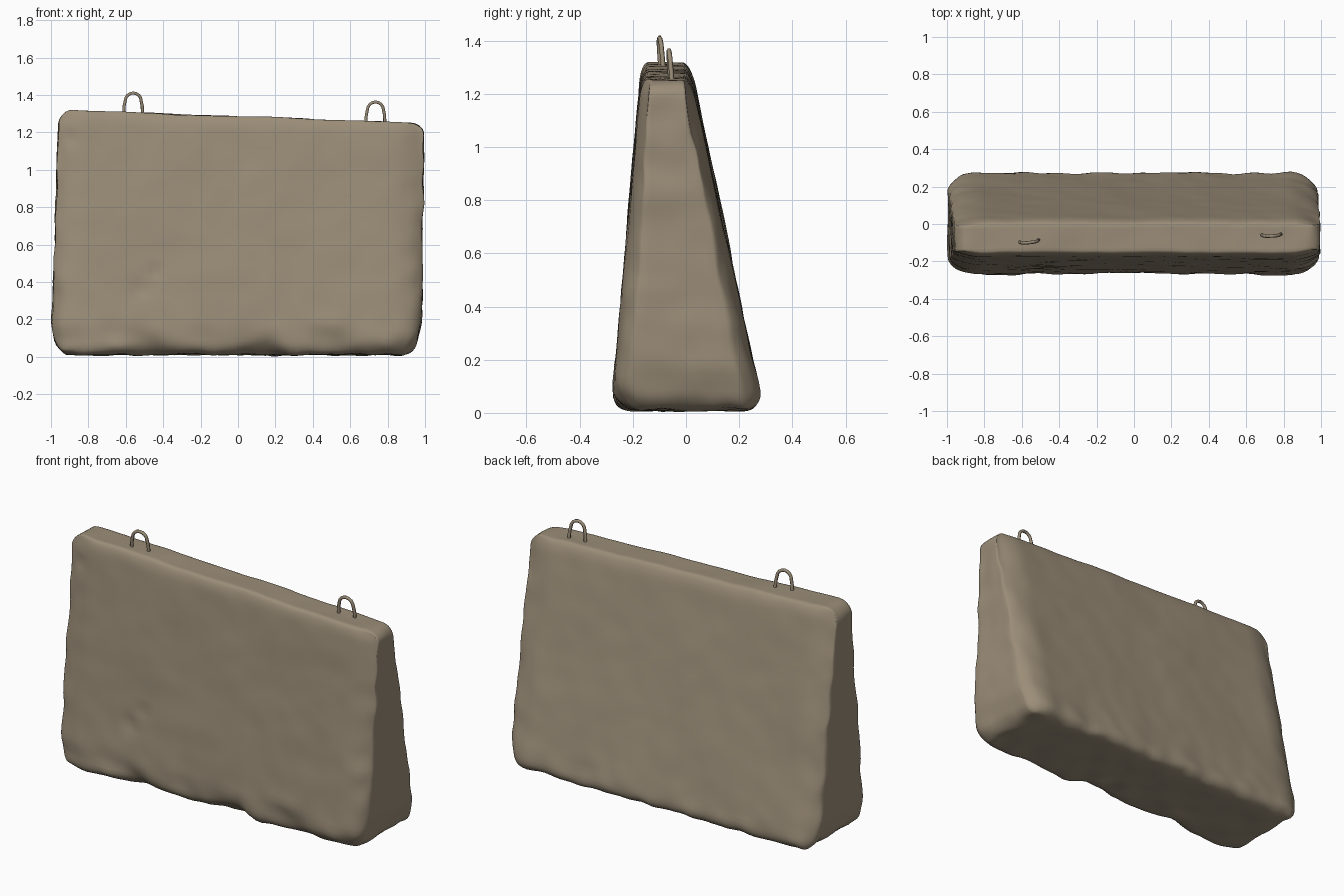
import bpy, bmesh, math
from mathutils import Vector, noise

if "Cube" in bpy.data.objects:
    bpy.data.objects.remove(bpy.data.objects["Cube"])


def material(name, colour):
    m = bpy.data.materials.new(name)
    m.use_nodes = True
    m.diffuse_color = colour
    m.node_tree.nodes["Principled BSDF"].inputs["Base Color"].default_value = colour
    return m


CONCRETE = material("weathered concrete", (0.33, 0.27, 0.19, 1))
HALF = Vector((1.0, 0.28, 0.64))
RADIUS = 0.075


def lerp(a, b, t):
    return a + (b - a) * t


def smooth(a, b, t):
    t = min(max((t - a) / (b - a), 0), 1)
    return t * t * (3 - 2 * t)


def round_box(p):
    """Pull a point on a box onto the same box with rounded edges."""
    inner = Vector([max(-(h - RADIUS), min(h - RADIUS, c)) for c, h in zip(p, HALF)])
    d = p - inner
    return inner + d.normalized() * RADIUS


def shape(p):
    """Taper the rounded box, slope its top and wear its surface."""
    p = round_box(p)
    w = (p.z + HALF.z) / (2 * HALF.z)
    u, v = p.x / HALF.x, (p.y / HALF.y + 1) / 2
    # sloping top, leaning ends, wedge section
    x = lerp(lerp(-1.0, -0.955, w), lerp(0.98, 0.995, w), (u + 1) / 2)
    z = 0.012 + w * (lerp(1.322, 1.25, (u + 1) / 2) - 0.012)
    y = lerp(lerp(-0.28, -0.168, w), lerp(0.288, 0.018, w), v)
    q = Vector((x, y, z))
    # broad unevenness plus finer roughness at ends and foot
    foot = 1 - smooth(0.05, 0.3, z)
    end = smooth(0.85, 1.0, abs(u))
    wave = noise.noise_vector(q * 3.1) * 0.006
    rough = noise.noise_vector(q * 9 + Vector((4, 2, 7))) * (0.003 + 0.009 * max(foot, end * 0.7))
    q += wave + rough
    # broken lower front edge
    chip = max(0, noise.noise(Vector((x * 3.5, 5.2, z * 4))) + 0.25)
    if v < 0.3:
        q.y += 0.07 * chip * (1 - smooth(0.02, 0.19, z))
    # rounded lower corners
    low = 1 - smooth(0.0, 0.2, z)
    q.x -= math.copysign(0.035 * low * end, u)
    q.y -= math.copysign(0.025 * end * smooth(0.6, 1, abs(2 * v - 1)), v - 0.5)
    # pitted patch and a nick by the upper corner
    if v < 0.3:
        for cx, cz, r, depth in ((-0.52, 0.36, 0.07, 0.022), (-0.44, 0.46, 0.06, 0.014),
                                 (-0.9, 1.17, 0.06, 0.015)):
            d = math.hypot(x - cx, z - cz)
            q.y += depth * (1 - smooth(0, r, d)) * (0.6 + noise.noise(q * 25))
    q.z = max(q.z, 0.0)
    return q


def cuts(h, step):
    """Even slices with closer ones near both edges."""
    n = round(2 * h / step)
    edge = [s * (h - RADIUS * k) for s in (-1, 1) for k in (0.2, 0.45, 0.7, 1)]
    mid = [c for c in (-h + 2 * h * i / n for i in range(1, n)) if abs(c) < h - RADIUS - 0.01]
    return edge + mid


# Worn concrete block
bm = bmesh.new()
bmesh.ops.create_cube(bm, size=2)
for v in bm.verts:
    v.co = Vector([c * h for c, h in zip(v.co, HALF)])
for axis, step in ((0, 0.035), (1, 0.06), (2, 0.035)):
    normal = Vector([float(i == axis) for i in range(3)])
    for c in cuts(HALF[axis], step):
        bmesh.ops.bisect_plane(bm, geom=bm.verts[:] + bm.edges[:] + bm.faces[:],
                               plane_co=normal * c, plane_no=normal)
for v in bm.verts:
    v.co = shape(v.co)
for f in bm.faces:
    f.smooth = True
bmesh.ops.recalc_face_normals(bm, faces=bm.faces[:])
mesh = bpy.data.meshes.new("concrete_block")
bm.to_mesh(mesh)
bm.free()
mesh.materials.append(CONCRETE)
block = bpy.data.objects.new("concrete_block", mesh)
bpy.context.collection.objects.link(block)


# Bent bar lifting loops
def lifting_loop(name, x, y, top, turn):
    profile = [(-0.052, -0.16), (-0.049, -0.08)]
    for i in range(9):
        a = math.pi * (1 - i / 8)
        profile.append((0.043 * math.cos(a), -0.052 + 0.043 * math.sin(a)))
    profile += [(0.049, -0.08), (0.052, -0.16)]
    curve = bpy.data.curves.new(name, "CURVE")
    curve.dimensions = "3D"
    curve.bevel_depth = 0.009
    curve.bevel_resolution = 1
    curve.use_fill_caps = True
    spline = curve.splines.new("POLY")
    spline.points.add(len(profile) - 1)
    for pt, (px, pz) in zip(spline.points, profile):
        pt.co = (px, -0.08 * pz, pz, 1)
    curve.materials.append(CONCRETE)
    loop = bpy.data.objects.new(name, curve)
    loop.location = (x, y, top)
    loop.rotation_euler.z = turn
    bpy.context.collection.objects.link(loop)


lifting_loop("right_lifting_loop", -0.56, -0.1, 1.42, 0.1)
lifting_loop("left_lifting_loop", 0.735, -0.065, 1.372, 0.05)
